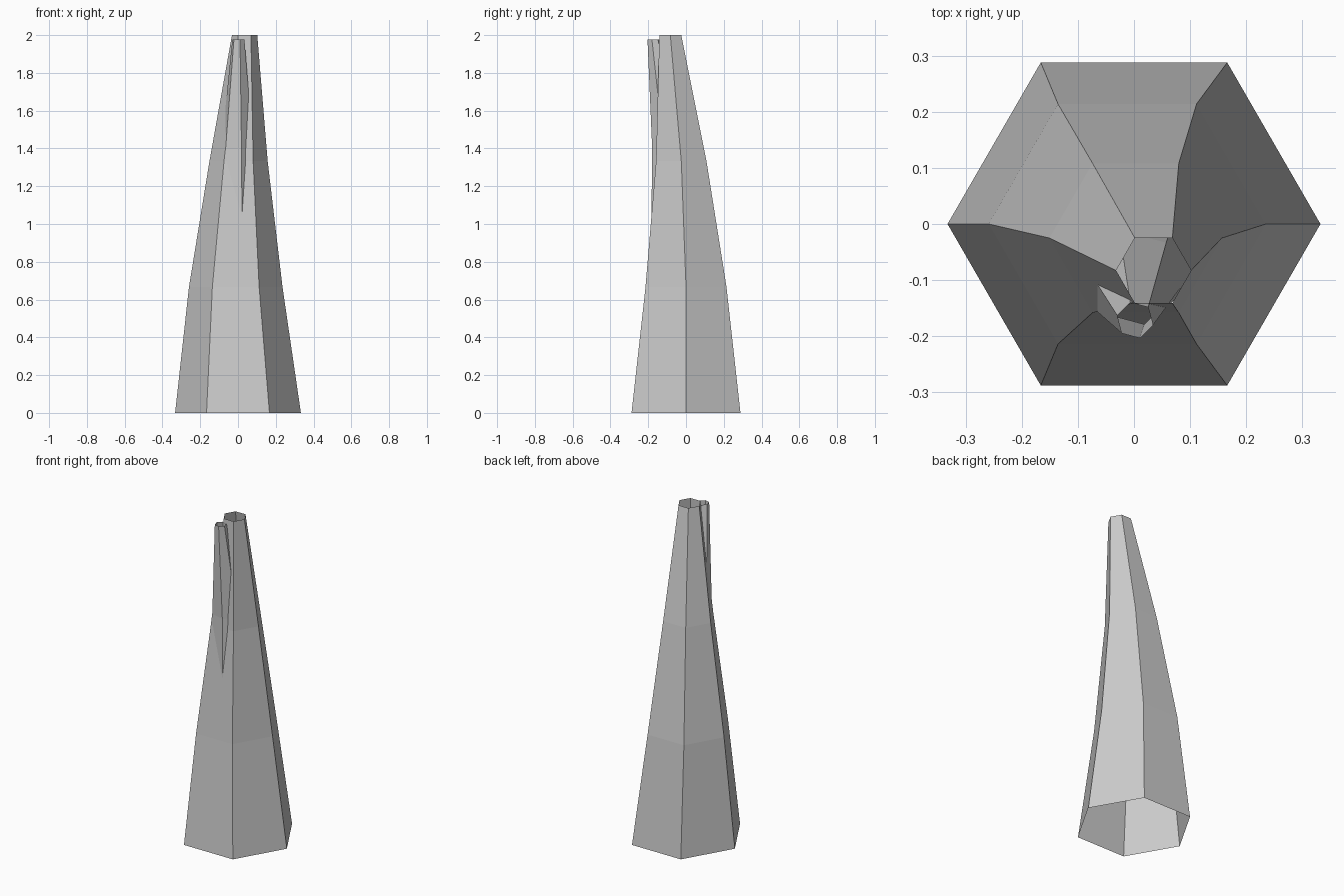
import bpy, bmesh
from math import cos, sin, radians

if "Cube" in bpy.data.objects:
    bpy.data.objects.remove(bpy.data.objects["Cube"])

SIDES = 6

def tube(name, rings, turn):
    """Open-ended six-sided tube through rings of (x, y, z, radius)."""
    bm = bmesh.new()
    loops = []
    for x, y, z, r in rings:
        angles = [radians(turn + 360 * i / SIDES) for i in range(SIDES)]
        loops.append([bm.verts.new((x + r * cos(a), y + r * sin(a), z)) for a in angles])
    for low, high in zip(loops, loops[1:]):
        for i in range(SIDES):
            j = (i + 1) % SIDES
            bm.faces.new((low[i], low[j], high[j], high[i]))
    mesh = bpy.data.meshes.new(name)
    bm.to_mesh(mesh)
    bm.free()
    obj = bpy.data.objects.new(name, mesh)
    bpy.context.collection.objects.link(obj)
    return obj

# Tapering, bending trunk
tube("trunk", [
    (0, 0, 0, 0.333),
    (-0.012, 0, 0.667, 0.2475),
    (0.003, -0.025, 1.333, 0.154),
    (0.035, -0.083, 2.0, 0.067),
], 0)

# Thin branch growing out of the front of the trunk
tube("branch", [
    (-0.014, -0.05, 0.82, 0.14),
    (-0.004, -0.095, 1.4, 0.087),
    (0.002, -0.172, 1.978, 0.033),
], -75)
